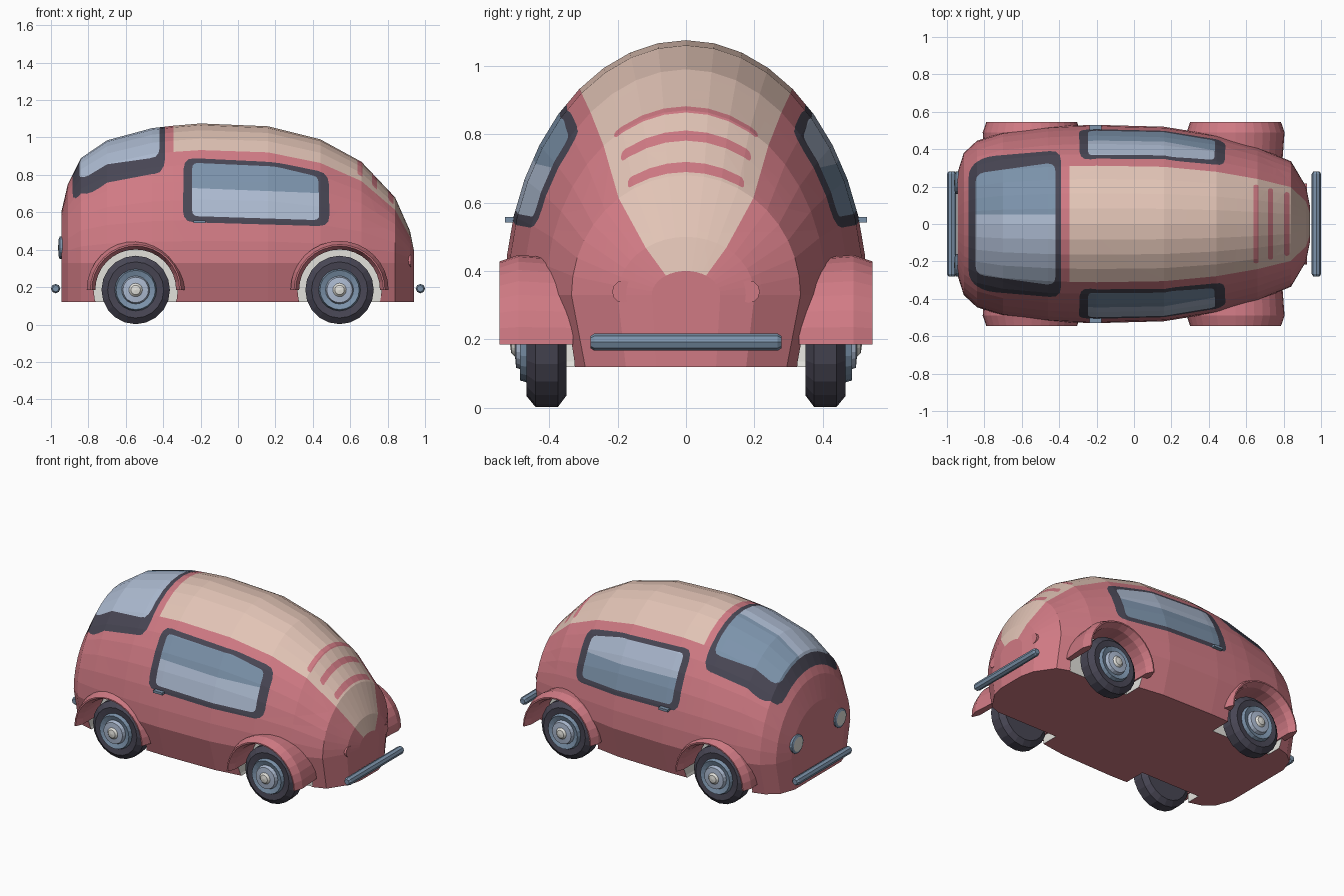
import bpy, bmesh, math
from mathutils import Vector, Euler

if "Cube" in bpy.data.objects:
    bpy.data.objects.remove(bpy.data.objects["Cube"])

def lin(c):
    c /= 255
    return c / 12.92 if c <= 0.04045 else ((c + 0.055) / 1.055) ** 2.4

COLOURS = {"pink paint": (208, 122, 132), "cream paint": (226, 196, 182),
           "dark rubber": (72, 70, 84), "light glass": (172, 186, 208),
           "steel blue": (124, 147, 171), "off white": (226, 225, 219)}
PINK, CREAM, DARK, LIGHT, STEEL, WHITE = range(6)
mats = []
for name, rgb in COLOURS.items():
    m = bpy.data.materials.new(name)
    m.diffuse_color = (*map(lin, rgb), 1)
    m.use_nodes = True
    m.node_tree.nodes["Principled BSDF"].inputs["Base Color"].default_value = m.diffuse_color
    mats.append(m)

def make(name, bm, loc=(0, 0, 0), rot=(0, 0, 0)):
    bmesh.ops.recalc_face_normals(bm, faces=bm.faces)
    me = bpy.data.meshes.new(name)
    bm.transform(Euler(rot).to_matrix().to_4x4())
    bm.to_mesh(me)
    bm.free()
    for m in mats:
        me.materials.append(m)
    ob = bpy.data.objects.new(name, me)
    ob.location = loc
    bpy.context.collection.objects.link(ob)
    return ob

def lathe(name, prof, loc, rot, n=24, arc=None):
    """Turn (radius, height, material) points about local z; arc gives a capped part turn."""
    bm = bmesh.new()
    count = n + 1 if arc else n
    rings = []
    for i in range(count):
        a = (arc or 2 * math.pi) * i / n
        rings.append([bm.verts.new((r * math.cos(a), r * math.sin(a), h)) for r, h, _ in prof])
    p = len(prof)
    for i in range(n):
        A, B = rings[i], rings[(i + 1) % count]
        for j in range(p if arc else p - 1):
            k = (j + 1) % p
            bm.faces.new((A[j], A[k], B[k], B[j])).material_index = prof[j][2]
    if arc:
        bm.faces.new(rings[0])
        bm.faces.new(rings[-1])
    bmesh.ops.remove_doubles(bm, verts=bm.verts, dist=1e-5)
    bmesh.ops.dissolve_degenerate(bm, edges=bm.edges, dist=1e-5)
    return make(name, bm, loc, rot)

def rounded(points, r):
    """Round the corners of a convex outline."""
    out = []
    for i, p in enumerate(points):
        p = Vector(p)
        a, b = Vector(points[i - 1]) - p, Vector(points[(i + 1) % len(points)]) - p
        a = p + a.normalized() * min(r, a.length * 0.45)
        b = p + b.normalized() * min(r, b.length * 0.45)
        out += [a * (1 - t) ** 2 + p * 2 * t * (1 - t) + b * t * t for t in (0, 0.33, 0.67, 1)]
    return out

def cut(bm, faces, outline, top, mat):
    """Cut a convex counter-clockwise outline into the faces, seen from above or the side."""
    for i, p in enumerate(outline):
        q = outline[(i + 1) % len(outline)]
        d = Vector(q) - Vector(p)
        to3 = (lambda a, b: Vector((a, b, 0))) if top else (lambda a, b: Vector((a, 0, b)))
        co, no = to3(*p), to3(d.y, -d.x).normalized()
        faces = split(bm, faces, co, no)
    for f in faces:
        f.material_index = mat
    return faces

def split(bm, faces, co, no):
    geom = set(faces)
    for f in faces:
        geom.update(f.edges)
        geom.update(f.verts)
    res = bmesh.ops.bisect_plane(bm, geom=list(geom), dist=1e-5, plane_co=co, plane_no=no)
    return [f for f in res["geom"] if isinstance(f, bmesh.types.BMFace)
            and (f.calc_center_median() - co).dot(no) < 0]

# Body: half-ellipse sections along x (x, half width, height over the waist)
WAIST, FLOOR, SEG = 0.33, 0.12, 20
stations = [(-0.945, 0.27, 0.27), (-0.91, 0.38, 0.42), (-0.84, 0.445, 0.56), (-0.7, 0.49, 0.655),
            (-0.46, 0.52, 0.72), (-0.345, 0.526, 0.733), (-0.2, 0.53, 0.745), (0.16, 0.52, 0.73),
            (0.44, 0.475, 0.66), (0.66, 0.41, 0.54), (0.84, 0.335, 0.35), (0.92, 0.2, 0.17),
            (0.94, 0.1, 0.07)]
bm = bmesh.new()
rings = []
for x, w, h in stations:
    pts = [(w * math.cos(math.pi * k / SEG), WAIST + h * math.sin(math.pi * k / SEG))
           for k in range(SEG + 1)] + [(-0.88 * w, FLOOR), (0.88 * w, FLOOR)]
    rings.append([bm.verts.new((x, y, z)) for y, z in pts])
for i in range(len(rings) - 1):
    A, B = rings[i], rings[i + 1]
    for j in range(len(A)):
        k = (j + 1) % len(A)
        f = bm.faces.new((A[j], A[k], B[k], B[j]))
        f.material_index = CREAM if stations[i][0] > -0.35 and 6 <= j <= 13 else PINK
bm.faces.new(rings[0])
bm.faces.new(rings[-1])
bmesh.ops.recalc_face_normals(bm, faces=bm.faces)

def upper(test):
    return [f for f in bm.faces if f.calc_center_median().z > WAIST and f.normal.z > 0.01
            and test(f.calc_center_median())]

# Side windows: dark frame, then two-tone glass
frame = rounded([(-0.295, 0.548), (0.49, 0.525), (0.485, 0.81), (0.2, 0.868), (-0.29, 0.892)], 0.06)
glass = rounded([(-0.245, 0.58), (0.435, 0.558), (0.43, 0.79), (0.2, 0.845), (-0.245, 0.865)], 0.03)
for s in (-1, 1):
    cut(bm, upper(lambda c: c.y * s > 0), frame, False, DARK)
    pane = cut(bm, [f for f in upper(lambda c: c.y * s > 0) if f.material_index == DARK],
               glass, False, LIGHT if s < 0 else STEEL)
    for f in split(bm, pane, Vector((0, 0, 0.72)), Vector((-0.04, 0, -1)).normalized()):
        f.material_index = STEEL if s < 0 else LIGHT

# Wide end window wrapping over the roof
frame = rounded([(-0.885, -0.3), (-0.8, -0.36), (-0.39, -0.395), (-0.39, 0.395), (-0.8, 0.36), (-0.885, 0.3)], 0.06)
glass = rounded([(-0.848, -0.27), (-0.42, -0.33), (-0.42, 0.33), (-0.848, 0.27)], 0.05)
cut(bm, upper(lambda c: c.x < -0.3), frame, True, DARK)
pane = cut(bm, [f for f in upper(lambda c: c.x < -0.3) if f.material_index == DARK], glass, True, LIGHT)
for f in split(bm, pane, Vector((0, 0.05, 0)), Vector((0, -1, 0))):
    f.material_index = STEEL

# Three pink stripes on the cream nose
for x, w in ((0.652, 0.21), (0.73, 0.19), (0.817, 0.17)):
    stripe = rounded([(x - 0.014, -w), (x + 0.014, -w), (x + 0.014, w), (x - 0.014, w)], 0.012)
    cut(bm, upper(lambda c: c.x > 0.4 and abs(c.y) < 0.3), stripe, True, PINK)
body = make("body", bm)

# Wheels, fenders and wheel wells
cutters = []
wheel = [(0, 0.35, DARK), (0.15, 0.35, DARK), (0.183, 0.375, DARK), (0.183, 0.44, DARK),
         (0.15, 0.467, DARK), (0.112, 0.462, STEEL), (0.105, 0.485, STEEL), (0.075, 0.475, LIGHT),
         (0.068, 0.497, LIGHT), (0.036, 0.5, WHITE), (0.025, 0.511, WHITE), (0, 0.515, WHITE)]
fender = [(0.25, 0.33, PINK), (0.262, 0.49, PINK), (0.243, 0.545, PINK),
          (0.235, 0.545, PINK), (0.216, 0.5, PINK), (0.216, 0.33, PINK)]
well = [(0, 0.32, WHITE), (0.225, 0.32, WHITE), (0.225, 0.7, WHITE), (0, 0.7, WHITE)]
for ex, end in ((-0.547, "rear"), (0.543, "front")):
    for s, side in ((-1, "right"), (1, "left")):
        loc, rot = (ex, 0, 0.185), (-s * math.pi / 2, 0, 0)
        lathe(f"{end}_{side}_wheel", wheel, loc, rot, 20)
        lathe(f"{end}_{side}_fender", fender, loc, rot, 16, -s * math.pi)
        cutters.append(lathe("well_cutter", well, loc, rot, 28))
for c in cutters:
    c.hide_render = True
    mod = body.modifiers.new("well", "BOOLEAN")
    mod.operation, mod.solver, mod.object = "DIFFERENCE", "EXACT", c
bpy.context.view_layer.update()
cut_mesh = bpy.data.meshes.new_from_object(body.evaluated_get(bpy.context.evaluated_depsgraph_get()))
body.modifiers.clear()
body.data = cut_mesh
for c in cutters:
    bpy.data.objects.remove(c)

# Bumpers
bar = [(0, -0.28), (0.017, -0.28), (0.025, -0.268), (0.025, 0.268), (0.017, 0.28), (0, 0.28)]
for x, end in ((-0.975, "rear"), (0.975, "front")):
    lathe(f"{end}_bumper", [(r, h, STEEL) for r, h in bar], (x, 0, 0.192), (math.pi / 2, 0, 0), 8)

# Round lamps, small nose lamps and door handles
lamp = [(0, -0.02, STEEL), (0.06, -0.02, STEEL), (0.06, 0.008, STEEL), (0.046, 0.014, WHITE), (0, 0.017, WHITE)]
knob = [(0, -0.03, PINK), (0.033, -0.03, PINK), (0.033, 0, PINK), (0, 0, PINK)]
for s, side in ((-1, "right"), (1, "left")):
    lathe(f"{side}_round_lamp", lamp, (-0.945, s * 0.22, 0.41), (0, -math.pi / 2, 0), 16)
    lathe(f"{side}_nose_lamp", knob, (0.925, s * 0.183, 0.34), (0, math.pi / 2, 0), 12)
    bm = bmesh.new()
    bmesh.ops.create_cube(bm, size=1)
    bmesh.ops.scale(bm, vec=(0.065, 0.04, 0.015), verts=bm.verts)
    for f in bm.faces:
        f.material_index = STEEL
    make(f"{side}_door_handle", bm, (-0.205, s * 0.51, 0.55))
